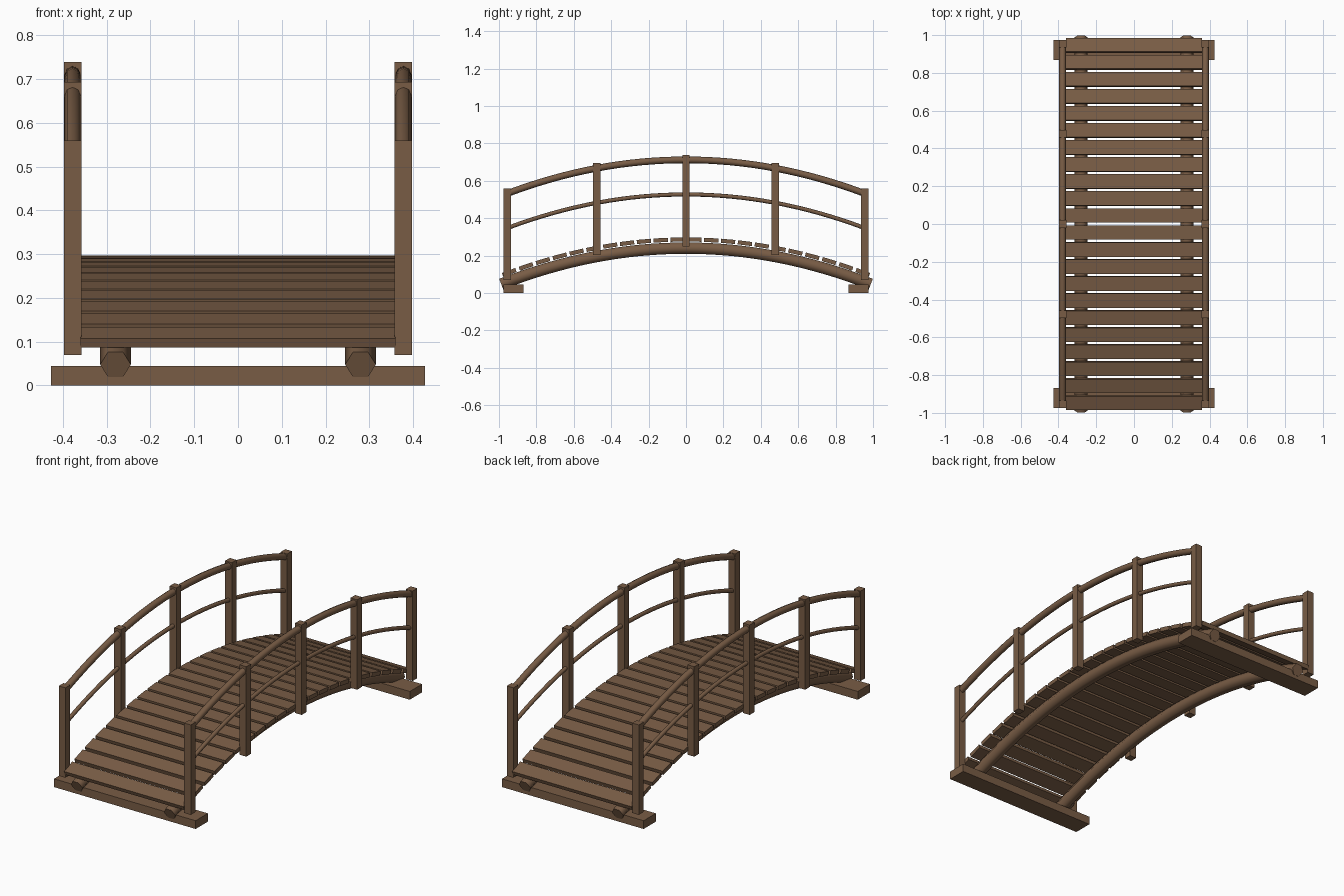
import bpy, bmesh, math
from mathutils import Vector, Matrix

if "Cube" in bpy.data.objects:
    bpy.data.objects.remove(bpy.data.objects["Cube"])

K = 0.197  # curvature of the shared parabolic arch

wood = bpy.data.materials.new("brown wood")
wood.diffuse_color = (0.19, 0.108, 0.06, 1)
wood.use_nodes = True
wood.node_tree.nodes["Principled BSDF"].inputs["Base Color"].default_value = wood.diffuse_color


def arch(y, top):
    return top - K * y * y


def finish(name, bm):
    bmesh.ops.recalc_face_normals(bm, faces=bm.faces)
    me = bpy.data.meshes.new(name)
    bm.to_mesh(me)
    bm.free()
    me.materials.append(wood)
    ob = bpy.data.objects.new(name, me)
    bpy.context.collection.objects.link(ob)
    return ob


def box(name, loc, size, tilt=0.0):
    bm = bmesh.new()
    mat = (Matrix.Translation(loc) @ Matrix.Rotation(tilt, 4, 'X')
           @ Matrix.Diagonal((*size, 1)))
    bmesh.ops.create_cube(bm, size=1, matrix=mat)
    return finish(name, bm)


def arched_rod(name, x, top, half, radius, sides, steps=32):
    """Round rod following the arch, with capped ends."""
    bm = bmesh.new()
    rings = []
    for i in range(steps + 1):
        y = -half + 2 * half * i / steps
        a = math.atan(-2 * K * y)
        normal = Vector((0, -math.sin(a), math.cos(a)))
        centre = Vector((x, y, arch(y, top)))
        ring = []
        for s in range(sides):
            t = 2 * math.pi * s / sides
            ring.append(bm.verts.new(centre + Vector((radius * math.cos(t), 0, 0))
                                     + normal * radius * math.sin(t)))
        rings.append(ring)
    for a, b in zip(rings, rings[1:]):
        for s in range(sides):
            n = (s + 1) % sides
            f = bm.faces.new((a[s], a[n], b[n], b[s]))
            f.smooth = True
    for ring in (rings[0], rings[-1]):
        cap = bm.faces.new(ring)
        for e in cap.edges:
            e.smooth = False
    return finish(name, bm)


# ground sleepers under both ends
for side, tag in ((-1, "front"), (1, "back")):
    box(f"{tag}_sleeper", (0, side * 0.922, 0.0225), (0.854, 0.105, 0.045))

# deck planks laid along the arch
for i in range(22):
    y = (i - 10.5) * 0.09
    box(f"deck_plank_{i + 1}", (0, y, arch(y, 0.286)), (0.72, 0.076, 0.022),
        math.atan(-2 * K * y))

for side, tag in ((-1, "left"), (1, "right")):
    # support beam, handrail and middle rail
    arched_rod(f"{tag}_beam", side * 0.28, 0.24, 0.988, 0.035, 6)
    arched_rod(f"{tag}_handrail", side * 0.378, 0.712, 0.955, 0.018, 8)
    arched_rod(f"{tag}_middle_rail", side * 0.378, 0.527, 0.955, 0.011, 8)
    # railing posts
    for i in range(5):
        y = (i - 2) * 0.4775
        box(f"{tag}_post_{i + 1}", (side * 0.378, y, arch(y, 0.494)),
            (0.04, 0.04, 0.49))
